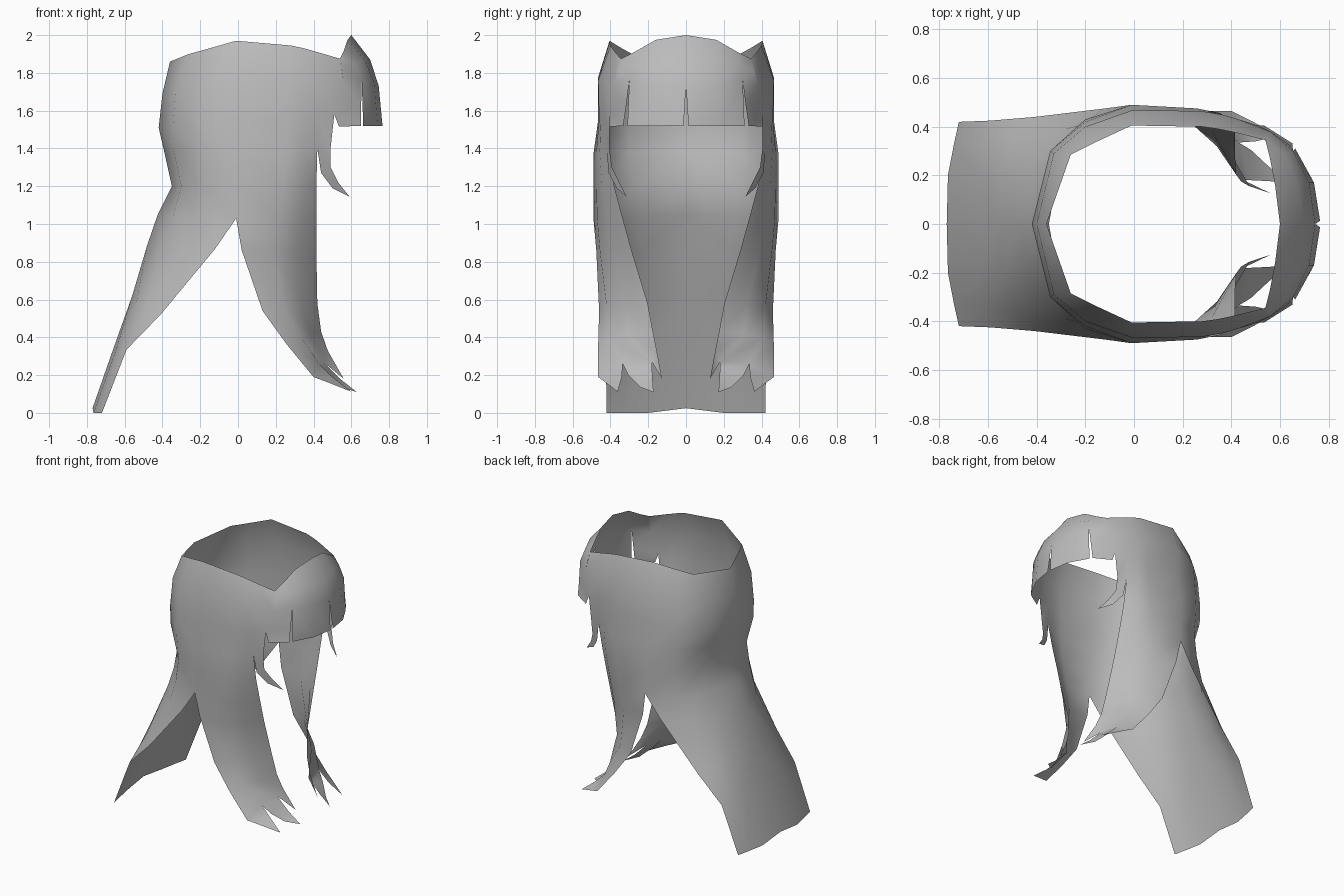
import bpy, bmesh

mat = bpy.data.materials.new("hair_grey")
mat.diffuse_color = (0.5, 0.5, 0.5, 1)

bm = bmesh.new()


def patch(*rows):
    """Skin rows of points (rows run downward, points run back to front)."""
    grid = [[bm.verts.new(p) for p in row] for row in rows]
    for a, b in zip(grid, grid[1:]):
        for i in range(len(a) - 1):
            if len(b) == 1:
                bm.faces.new((a[i], a[i + 1], b[0]))
            else:
                bm.faces.new((a[i], a[i + 1], b[i + 1], b[i]))


# Rows shared between neighbouring parts (half of the wig, y > 0)
ear = [(-.42, 0, 1.51), (-.345, .30, 1.51), (-.20, .42, 1.53), (0, .465, 1.55),
       (.27, .46, 1.55), (.35, .45, 1.56), (.42, .43, 1.57), (.51, .405, 1.58)]
neck = [(-.425, 0, 1.05), (-.345, .255, 1.04), (-.225, .405, 1.03), (-.01, .49, 1.03),
        (.21, .47, 1.02), (.33, .415, 1.02), (.415, .335, 1.03)]
valley = (.54, .345, 1.875)
brow_side, brow_slot = (.56, .38, 1.74), (.655, .30, 1.76)

# Crown band around the open top
patch([(-.36, 0, 1.86), (-.26, .285, 1.90), (-.15, .34, 1.93), (-.01, .405, 1.97),
       (.28, .40, 1.945), (.35, .39, 1.93), (.42, .375, 1.91), valley],
      [(-.40, 0, 1.69), (-.33, .29, 1.72), (-.20, .40, 1.74), (-.01, .467, 1.77),
       (.27, .465, 1.76), (.36, .45, 1.755), (.43, .43, 1.75), brow_side],
      ear)

# Sides and nape
patch(ear[:7],
      [(-.39, 0, 1.38), (-.34, .30, 1.38), (-.20, .43, 1.38), (-.01, .49, 1.37),
       (.26, .475, 1.38), (.35, .457, 1.39), (.42, .42, 1.40)],
      [(-.35, 0, 1.20), (-.30, .28, 1.20), (-.195, .415, 1.20), (-.01, .49, 1.20),
       (.24, .475, 1.20), (.34, .445, 1.20), (.415, .38, 1.20)],
      neck)

# Long back panel
patch(neck[:4],
      [(-.48, 0, .89), (-.415, .23, .87), (-.285, .39, .86), (-.12, .475, .87)],
      [(-.56, 0, .62), (-.535, .23, .60), (-.48, .37, .57), (-.41, .44, .52)],
      [(-.66, 0, .34), (-.645, .22, .335), (-.62, .33, .335), (-.59, .425, .335)],
      [(-.77, 0, .025), (-.765, .20, 0), (-.74, .33, 0), (-.72, .42, 0)])

# Long front strand, curling in toward the face
hem = [(.40, .465, .19), (.43, .335, .26), (.45, .18, .27), (.475, .155, .33)]
patch(neck[3:],
      [(.02, .475, .86), (.19, .455, .85), (.32, .385, .85), (.415, .285, .85)],
      [(.13, .46, .54), (.24, .42, .56), (.34, .32, .57), (.42, .203, .58)],
      [(.26, .465, .36), (.335, .41, .40), (.385, .31, .42), (.44, .175, .43)],
      hem)

# Pointed strand tips
patch(hem[0:2], [(.48, .425, .16), (.50, .34, .19)], [(.60, .362, .112)])
patch(hem[1:3], [(.48, .305, .20), (.48, .18, .24)],
      [(.55, .24, .135), (.54, .177, .18)], [(.63, .172, .11)])
patch(hem[2:4], [(.56, .127, .18)])

# Short curled lock beside the face
patch(ear[6:],
      [(.42, .42, 1.40), (.49, .405, 1.40)],
      [(.44, .41, 1.27), (.49, .392, 1.30)],
      [(.50, .367, 1.19), (.53, .352, 1.22)],
      [(.59, .315, 1.145)])

# Fringe above the slots
brow = [brow_slot, (.72, .17, 1.75), (.745, 0, 1.73)]
patch([valley, (.56, .265, 1.915), (.58, .16, 1.975), (.60, 0, 2.0)],
      [(.55, .363, 1.81), (.625, .285, 1.85), (.67, .165, 1.87), (.70, 0, 1.87)],
      [brow_side] + brow)

# Fringe ends, split by narrow slots
patch([brow_side, brow_slot],
      [ear[7], (.652, .316, 1.63)],
      [(.535, .405, 1.515), (.651, .332, 1.52)])
patch(brow, [(.663, .31, 1.52), (.74, .17, 1.52), (.765, .013, 1.52)])

bmesh.ops.remove_doubles(bm, verts=bm.verts, dist=0.0005)
mesh = bpy.data.meshes.new("hair_shell")
bm.to_mesh(mesh)
bm.free()
mesh.materials.append(mat)
for face in mesh.polygons:
    face.use_smooth = True

hair = bpy.data.objects.new("hair_shell", mesh)
bpy.context.collection.objects.link(hair)
mirror = hair.modifiers.new("other_half", 'MIRROR')
mirror.use_axis = (False, True, False)
mirror.merge_threshold = 0.001
